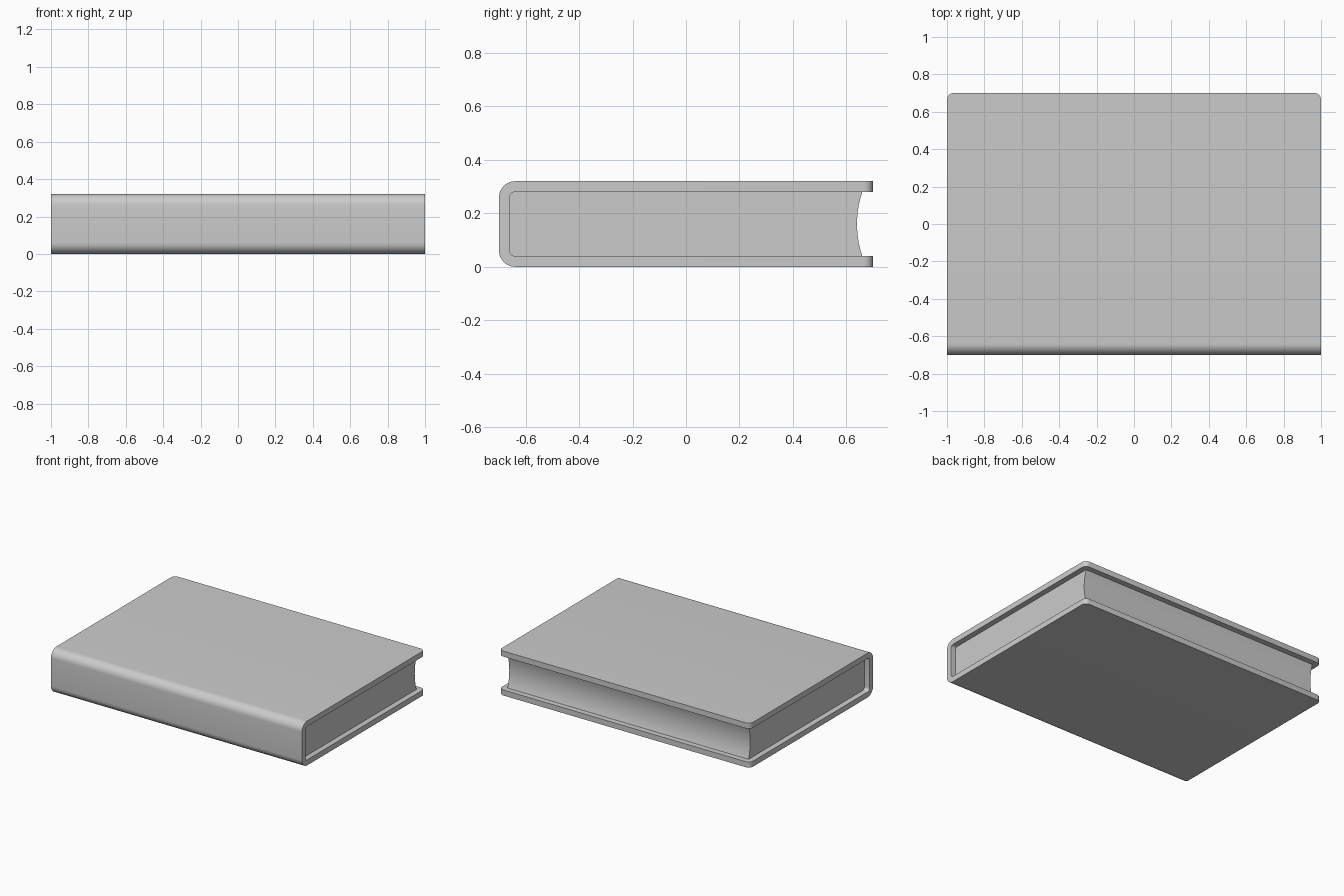
import bpy, bmesh, math

if "Cube" in bpy.data.objects:
    bpy.data.objects.remove(bpy.data.objects["Cube"])

HALF_LEN, DEPTH, H, T = 1.0, 0.7, 0.32, 0.04
PAGE_INSET = 0.04


def arc(cy, cz, r, a0, a1, n):
    """Points on a circular arc in the YZ plane, angles in degrees."""
    return [(cy + r * math.cos(math.radians(a0 + (a1 - a0) * i / n)),
             cz + r * math.sin(math.radians(a0 + (a1 - a0) * i / n)))
            for i in range(n + 1)]


def rounded_spine(y, z0, z1, r, n):
    """Left end of a profile, from top to bottom with two rounded corners."""
    return (arc(y + r, z1 - r, r, 90, 180, n)
            + arc(y + r, z0 + r, r, 180, 270, n))


def extrude_profile(name, profile, half, corner=0.0):
    bm = bmesh.new()
    face = bm.faces.new([bm.verts.new((-half, y, z)) for y, z in profile])
    new = bmesh.ops.extrude_face_region(bm, geom=[face])["geom"]
    bmesh.ops.translate(bm, vec=(2 * half, 0, 0),
                        verts=[v for v in new if isinstance(v, bmesh.types.BMVert)])
    if corner:
        # round the free corners of the cover boards
        edges = [e for e in bm.edges
                 if all(v.co.y > DEPTH - 1e-4 for v in e.verts)
                 and abs(e.verts[0].co.x - e.verts[1].co.x) < 1e-4]
        bmesh.ops.bevel(bm, geom=edges, offset=corner, segments=6,
                        profile=0.5, affect='EDGES')
    bmesh.ops.recalc_face_normals(bm, faces=bm.faces)
    mesh = bpy.data.meshes.new(name)
    bm.to_mesh(mesh)
    bm.free()
    obj = bpy.data.objects.new(name, mesh)
    bpy.context.collection.objects.link(obj)
    bpy.context.view_layer.objects.active = obj
    bpy.ops.object.select_all(action='DESELECT')
    obj.select_set(True)
    bpy.ops.object.shade_smooth_by_angle(angle=math.radians(35))
    return obj


inner = rounded_spine(-DEPTH + T, T, H - T, 0.02, 6)

# cover: U-shaped wrap with a rounded spine
outer = rounded_spine(-DEPTH, 0, H, 0.06, 10)
cover = ([(DEPTH, H)] + outer + [(DEPTH, 0), (DEPTH, T)]
         + inner[::-1] + [(DEPTH, H - T)])
extrude_profile("cover", cover, HALF_LEN, corner=0.035)

# page block: fills the cover, with a hollow curved fore edge
sag, half_h = 0.02, H / 2 - T
radius = (half_h ** 2 + sag ** 2) / (2 * sag)
swing = math.degrees(math.asin(half_h / radius))
fore_edge = arc(0.64 + radius, H / 2, radius, 180 + swing, 180 - swing, 16)
extrude_profile("page_block", inner + fore_edge, HALF_LEN - PAGE_INSET)
